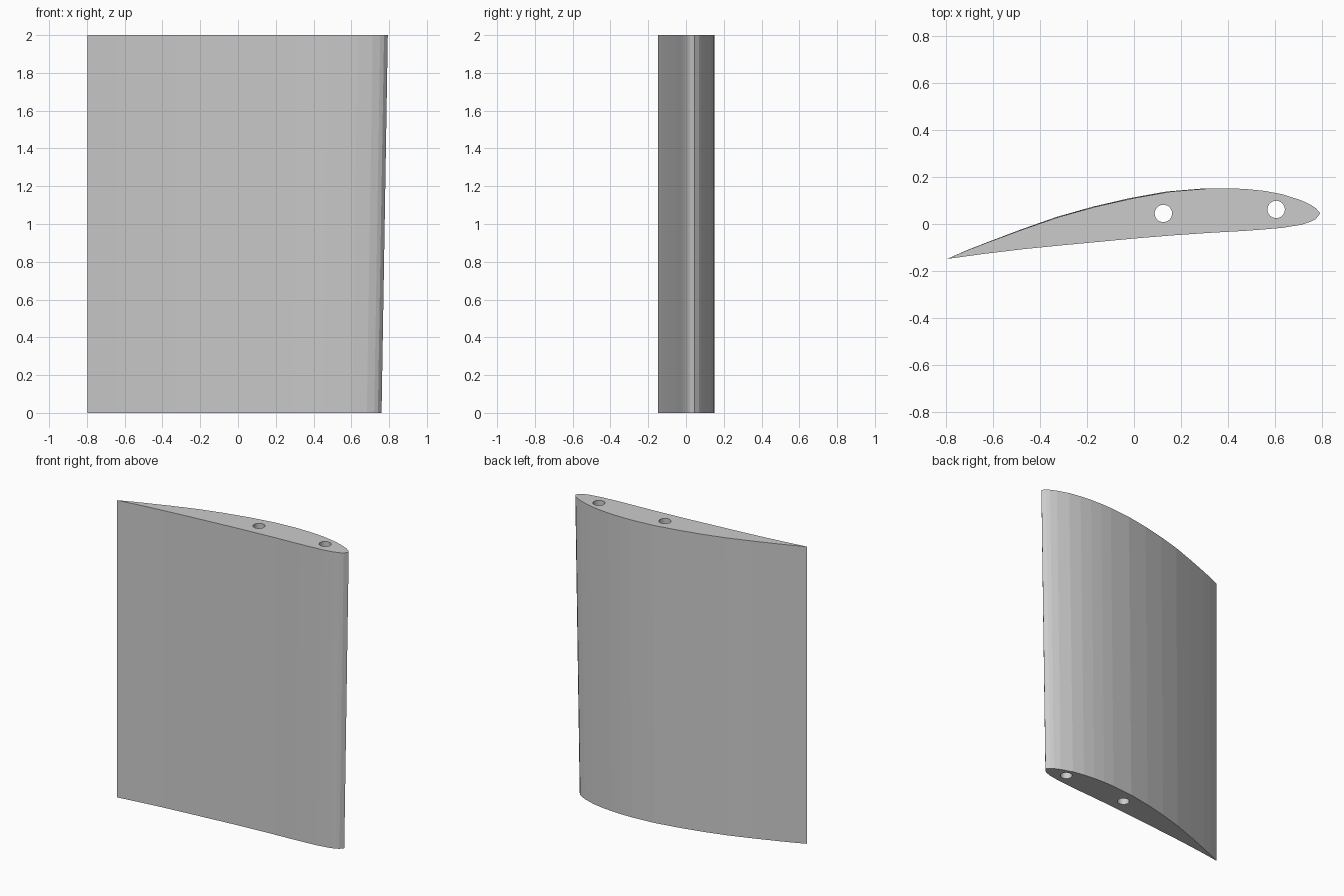
import bpy
import bmesh

cube = bpy.data.objects.get("Cube")
if cube:
    bpy.data.objects.remove(cube, do_unlink=True)

HEIGHT, TAIL_X = 2.0, -0.797
TOP_CHORD, BASE_CHORD = 1.59, 1.557

# Section: chord fraction behind the nose, and y offset
upper = [(0, .045), (.0125, .068), (.025, .081), (.05, .100), (.1, .126),
         (.15, .141), (.2, .149), (.25, .152), (.3, .151), (.4, .138),
         (.5, .110), (.6, .074), (.7, .030), (.8, -.025), (.9, -.084),
         (.95, -.115), (1, -.149)]
lower = [(.9, -.127), (.8, -.108), (.7, -.092), (.6, -.077), (.5, -.062),
         (.4, -.049), (.3, -.038), (.2, -.029), (.15, -.023), (.1, -.016),
         (.05, -.003), (.025, .010), (.0125, .021)]

grey = bpy.data.materials.new("light grey")
grey.use_nodes = True
colour = (0.6, 0.6, 0.6, 1)
grey.diffuse_color = colour
grey.node_tree.nodes["Principled BSDF"].inputs["Base Color"].default_value = colour


def section(bm, chord, z):
    return [bm.verts.new((TAIL_X + (1 - f) * chord, y, z))
            for f, y in upper + lower]


# Wing panel: two sections with a narrower chord at the base
bm = bmesh.new()
base = section(bm, BASE_CHORD, 0)
top = section(bm, TOP_CHORD, HEIGHT)
bm.faces.new(base)
bm.faces.new(top)
for i in range(len(base)):
    j = (i + 1) % len(base)
    bm.faces.new((base[i], base[j], top[j], top[i]))
bmesh.ops.recalc_face_normals(bm, faces=bm.faces)
mesh = bpy.data.meshes.new("wing_panel")
bm.to_mesh(mesh)
bm.free()
mesh.materials.append(grey)
wing = bpy.data.objects.new("wing_panel", mesh)
bpy.context.collection.objects.link(wing)
bpy.context.view_layer.objects.active = wing

# Two spar holes running the full height
for x, y in [(.125, .045), (.605, .062)]:
    bpy.ops.mesh.primitive_cylinder_add(vertices=32, radius=.037, depth=HEIGHT + .4,
                                        location=(x, y, HEIGHT / 2))
    cutter = bpy.context.object
    cutter.name = "spar_hole_cutter"
    cutter.hide_render = True
    cutter.data.materials.append(grey)
    bpy.context.view_layer.objects.active = wing
    cut = wing.modifiers.new("spar_hole", 'BOOLEAN')
    cut.operation = 'DIFFERENCE'
    cut.solver = 'EXACT'
    cut.object = cutter
    bpy.ops.object.modifier_apply(modifier=cut.name)
    bpy.data.objects.remove(cutter, do_unlink=True)
